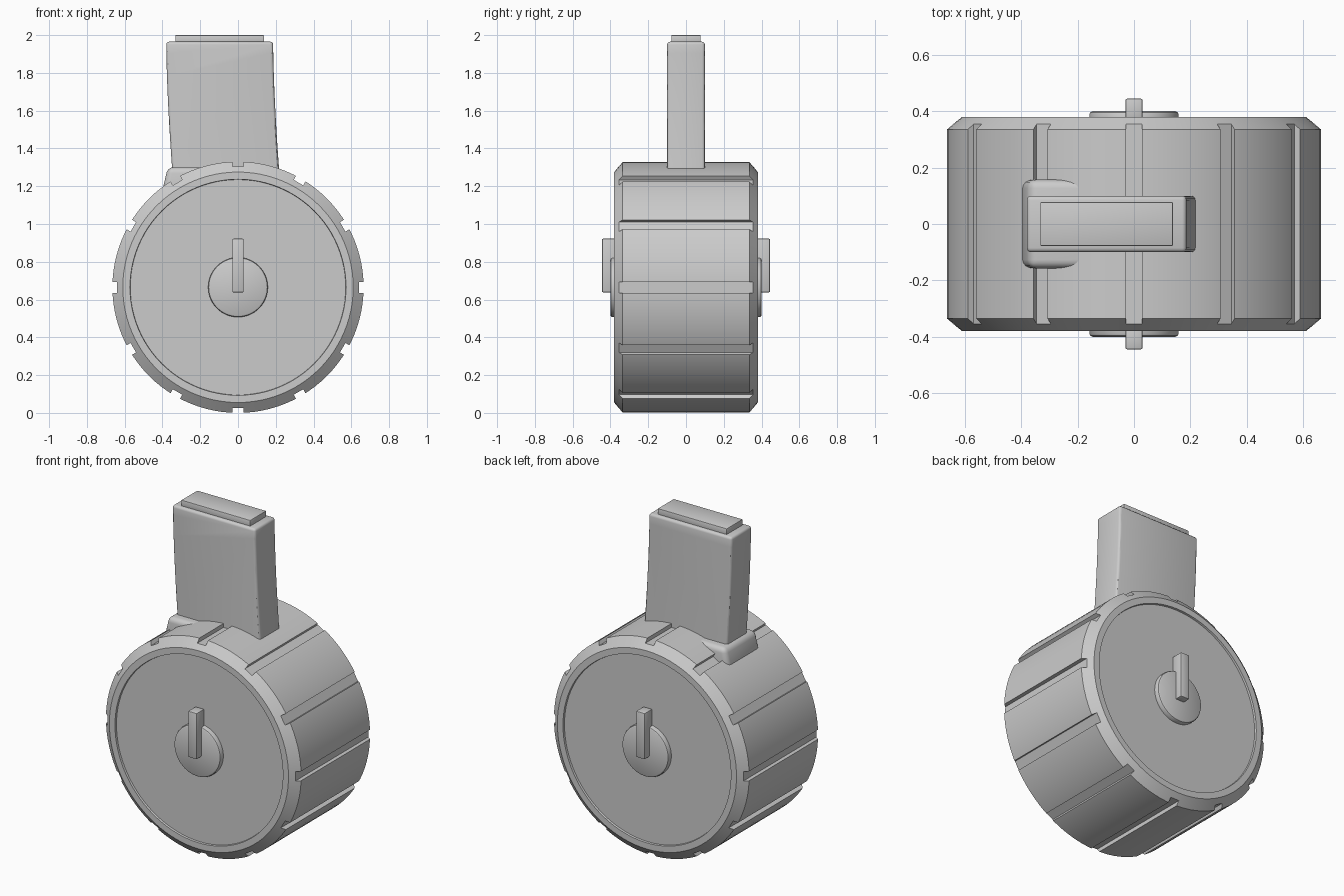
import bpy, bmesh, math
from mathutils import Matrix, Vector

if "Cube" in bpy.data.objects:
    bpy.data.objects.remove(bpy.data.objects["Cube"])

CZ = 0.665  # drum axis height


def finish(name, bm, bevel=0, segs=3, angle=30):
    bmesh.ops.recalc_face_normals(bm, faces=bm.faces[:])
    if bevel:
        edges = [e for e in bm.edges if e.calc_face_angle(0) > math.radians(40)]
        bmesh.ops.bevel(bm, geom=edges, offset=bevel, segments=segs, profile=0.5, affect='EDGES')
    me = bpy.data.meshes.new(name)
    bm.to_mesh(me)
    bm.free()
    ob = bpy.data.objects.new(name, me)
    bpy.context.collection.objects.link(ob)
    smooth(ob, angle)
    return ob


def smooth(ob, angle=30):
    bpy.ops.object.select_all(action='DESELECT')
    ob.select_set(True)
    bpy.context.view_layer.objects.active = ob
    bpy.ops.object.shade_smooth_by_angle(angle=math.radians(angle))


def lathe(name, profile, n=96):
    """Solid of revolution about the y axis; profile is (radius, y), capped at both ends."""
    bm = bmesh.new()
    rings = [[bm.verts.new((r * math.cos(2 * math.pi * i / n), y, CZ + r * math.sin(2 * math.pi * i / n)))
              for i in range(n)] for r, y in profile]
    for a, b in zip(rings, rings[1:]):
        for i in range(n):
            j = (i + 1) % n
            bm.faces.new((a[i], a[j], b[j], b[i]))
    bm.faces.new(rings[0])
    bm.faces.new(rings[-1])
    return finish(name, bm)


def slab(name, outline, hy, bevel, segs=3):
    """x-z outline extruded across y = -hy..hy with rounded edges."""
    bm = bmesh.new()
    f = bm.faces.new([bm.verts.new((x, -hy, z)) for x, z in outline])
    ext = bmesh.ops.extrude_face_region(bm, geom=[f])['geom']
    bmesh.ops.translate(bm, vec=(0, 2 * hy, 0), verts=[v for v in ext if isinstance(v, bmesh.types.BMVert)])
    return finish(name, bm, bevel, segs)


def box(bm, lo, hi, rot=Matrix()):
    lo, hi = Vector(lo), Vector(hi)
    m = rot @ Matrix.Translation((lo + hi) / 2) @ Matrix.Diagonal((*(hi - lo), 1))
    bmesh.ops.create_cube(bm, size=1, matrix=m)


# Drum with chamfered rims and slightly recessed end plates
half = [(0.57, 0.368), (0.572, 0.38), (0.61, 0.38), (0.665, 0.335)]
drum = lathe("drum", [(r, -y) for r, y in half] + half[::-1])

# Twelve grip grooves cut across the rim
bm = bmesh.new()
for k in range(12):
    rot = Matrix.Translation((0, 0, CZ)) @ Matrix.Rotation(k * math.pi / 6, 4, 'Y')
    box(bm, (-0.029, -0.5, 0.64), (0.029, 0.5, 0.75), rot)
cutter = finish("groove_cutter", bm)
cutter.hide_render = True
mod = drum.modifiers.new("grooves", 'BOOLEAN')
mod.object, mod.operation, mod.solver = cutter, 'DIFFERENCE', 'EXACT'
smooth(drum)
bpy.ops.object.modifier_apply(modifier=mod.name)
bpy.data.objects.remove(cutter)
smooth(drum)

# Hub disc and winding key on both ends
for side, s in (("front", -1), ("back", 1)):
    lathe(side + "_hub", [(0.158, s * 0.36), (0.158, s * 0.39), (0.155, s * 0.396), (0.148, s * 0.4)], 64)
    bm = bmesh.new()
    y0, y1 = sorted((s * 0.37, s * 0.445))
    box(bm, (-0.03, y0, 0.638), (0.03, y1, 0.922))
    finish(side + "_key", bm, 0.006, 2)

# Gently curved neck
N = 12
curve = [(0.035 * (i / N) ** 1.6, 1.965 - 0.72 * i / N) for i in range(N + 1)]
slab("neck", [(-0.38 + d, z) for d, z in curve] + [(0.186 + d, z) for d, z in curve[::-1]], 0.1, 0.015)

# Cap on top of the neck
slab("neck_cap", [(-0.332, 1.95), (0.138, 1.95), (0.138, 2.0), (-0.332, 2.0)], 0.078, 0.004, 2)

# Rear collar where the neck meets the drum
slab("collar", [(-0.397, 1.1), (0, 1.1), (0, 1.3), (-0.372, 1.3), (-0.395, 1.2)], 0.157, 0.03, 4)
